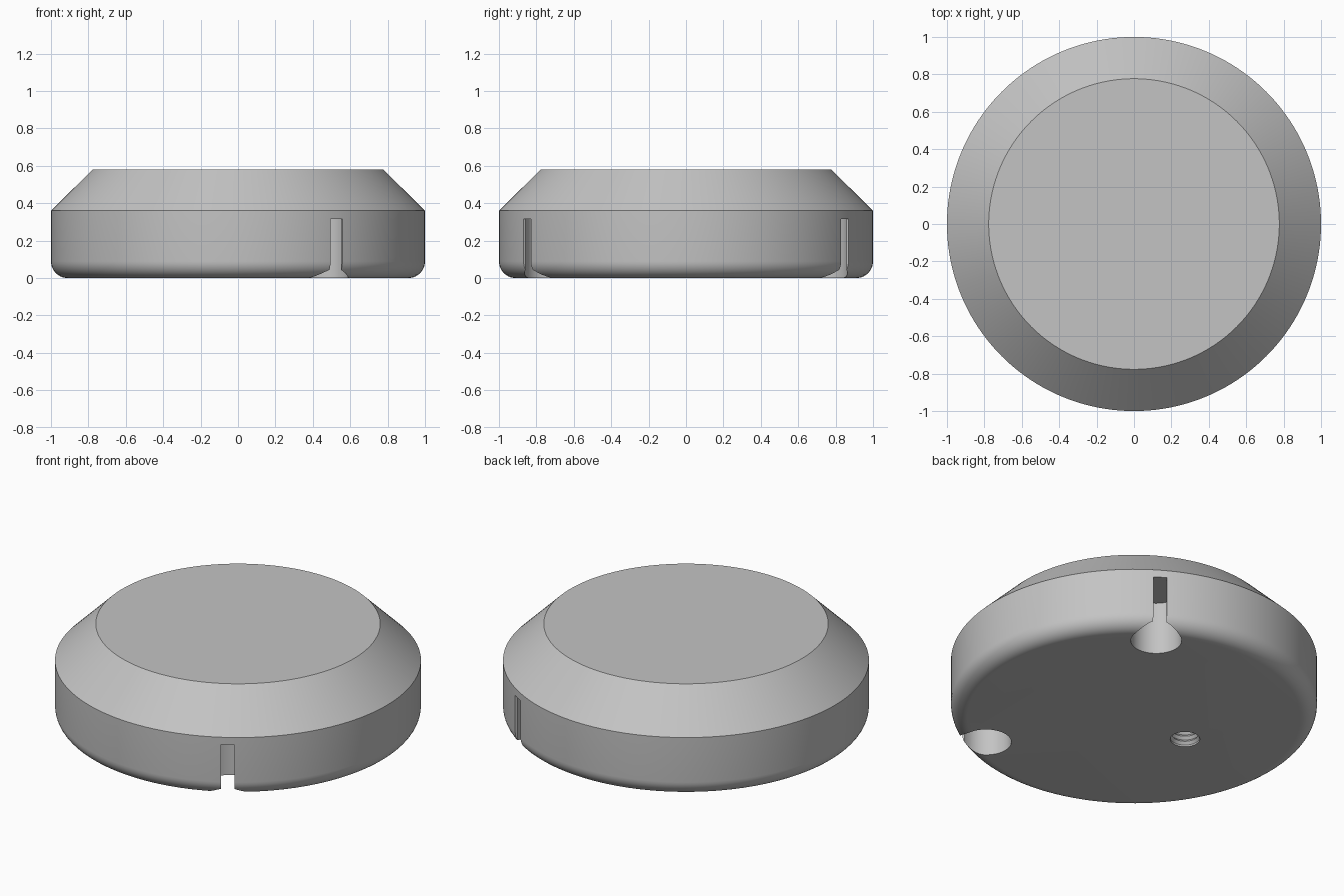
import bpy, bmesh, math
from mathutils import Matrix

cube = bpy.data.objects.get("Cube")
if cube:
    bpy.data.objects.remove(cube, do_unlink=True)

grey = bpy.data.materials.new("light grey")
grey.use_nodes = True
colour = (0.55, 0.55, 0.55, 1)
grey.diffuse_color = colour
grey.node_tree.nodes["Principled BSDF"].inputs["Base Color"].default_value = colour


def add_object(name, bm):
    bmesh.ops.recalc_face_normals(bm, faces=bm.faces)
    mesh = bpy.data.meshes.new(name)
    bm.to_mesh(mesh)
    bm.free()
    mesh.materials.append(grey)
    obj = bpy.data.objects.new(name, mesh)
    bpy.context.collection.objects.link(obj)
    return obj


def lathe(name, profile, centre=(0, 0), segments=64):
    """Revolve (radius, height) points about a vertical axis."""
    bm = bmesh.new()
    verts = [bm.verts.new((r, 0, z)) for r, z in profile]
    edges = [bm.edges.new(pair) for pair in zip(verts, verts[1:])]
    bmesh.ops.spin(bm, geom=verts + edges, cent=(0, 0, 0), axis=(0, 0, 1),
                   angle=math.tau, steps=segments)
    bmesh.ops.remove_doubles(bm, verts=bm.verts, dist=1e-5)
    bmesh.ops.dissolve_limit(bm, angle_limit=0.001, verts=bm.verts, edges=bm.edges)
    bmesh.ops.translate(bm, verts=bm.verts, vec=(*centre, 0))
    return add_object(name, bm)


# Body: flat base, rounded lower edge, upright rim, chamfered top
fillet = 0.09
profile = [(0, 0)]
for i in range(11):
    a = math.pi / 2 * i / 10
    profile.append((1 - fillet + fillet * math.sin(a), fillet - fillet * math.cos(a)))
profile += [(1, 0.36), (0.777, 0.58), (0, 0.58)]
body = lathe("disc_body", profile, segments=160)

cutters = []

# Keyhole pockets: round hole in the base opening outward through a narrow slot
low, high = -0.1, 0.316
for side in (-1, 1):
    angle = side * math.radians(58.2)
    centre = (0.852 * math.cos(angle), 0.852 * math.sin(angle))
    cutters.append(lathe("pocket_cutter", [(0, low), (0.139, low), (0.139, high), (0, high)], centre))
    bm = bmesh.new()
    bmesh.ops.create_cube(bm, size=1, matrix=Matrix.Rotation(angle, 4, "Z")
                          @ Matrix.Translation((1, 0, (low + high) / 2))
                          @ Matrix.Diagonal((0.3, 0.074, high - low, 1)))
    cutters.append(add_object("slot_cutter", bm))

# Threaded hole in the base
pitch, turns = 0.032, 9
thread = [(0, low), (0.081, low), (0.081, 0.01)]
for i in range(turns):
    z = 0.01 + i * pitch
    thread += [(0.068, z + pitch / 2), (0.081, z + pitch)]
thread.append((0, 0.01 + turns * pitch))
cutters.append(lathe("thread_cutter", thread, (-0.364, 0), 48))

# Cut the recesses
bpy.ops.object.select_all(action="DESELECT")
body.select_set(True)
bpy.context.view_layer.objects.active = body
for cutter in cutters:
    cutter.hide_render = True
    cut = body.modifiers.new("recess", "BOOLEAN")
    cut.operation = "DIFFERENCE"
    cut.solver = "EXACT"
    cut.object = cutter
    bpy.ops.object.modifier_apply(modifier=cut.name)
    bpy.data.objects.remove(cutter, do_unlink=True)

bpy.ops.object.shade_smooth_by_angle(angle=math.radians(30))
